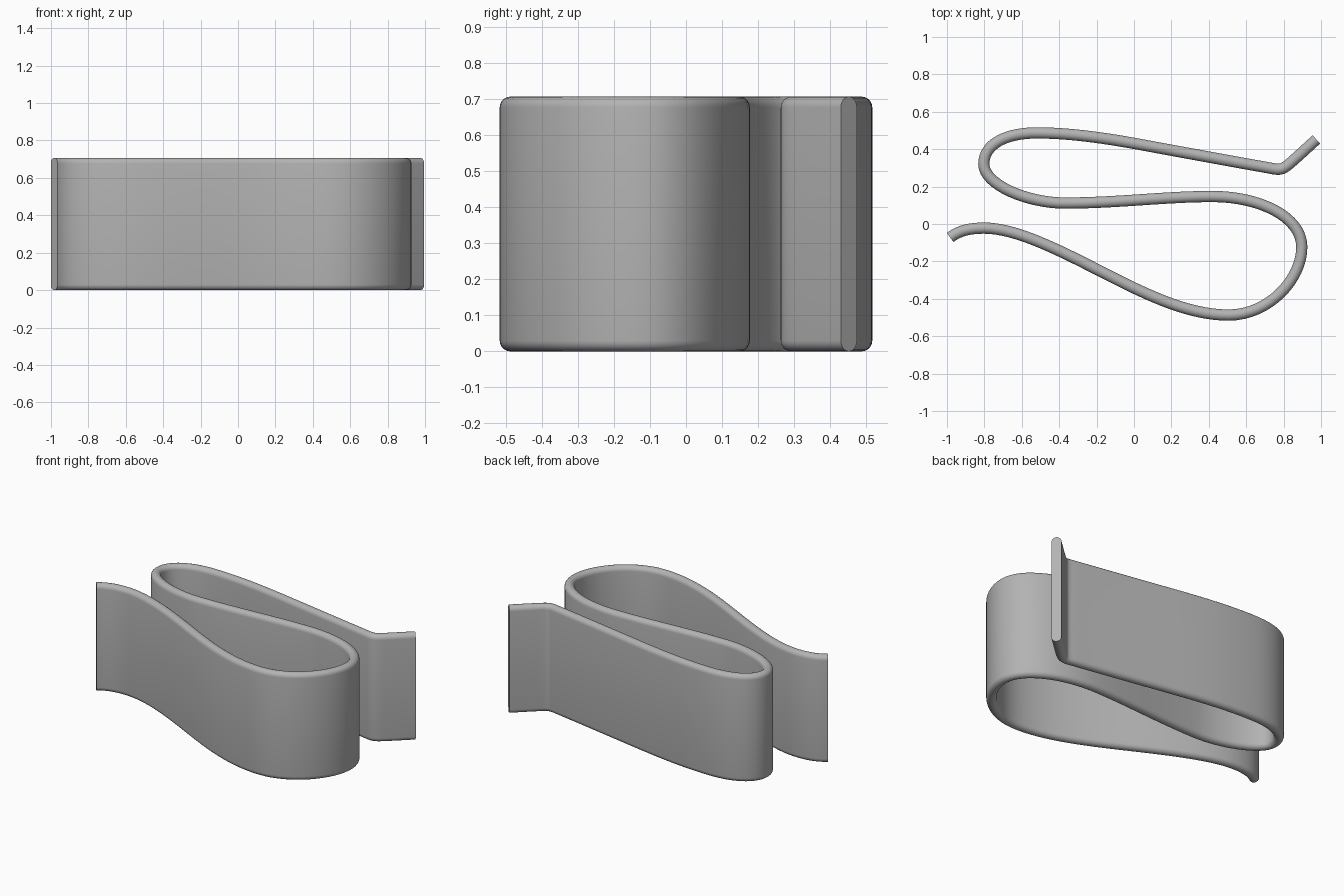
import bpy, bmesh, math
from mathutils import Vector

if "Cube" in bpy.data.objects:
    bpy.data.objects.remove(bpy.data.objects["Cube"])

HEIGHT, R, STEPS = 0.707, 0.03, 16

# Bezier nodes of the strip's centre line: x, y, direction (degrees), handle in, handle out
NODES = [
    (-0.983, -0.072, 37, 0.00, 0.06),
    (-0.800, -0.022, 0, 0.08, 0.17),
    (-0.184, -0.250, -27, 0.24, 0.24),
    (0.505, -0.487, 0, 0.23, 0.22),
    (0.897, -0.120, 91, 0.17, 0.16),
    (0.420, 0.147, 180, 0.25, 0.25),
    (-0.370, 0.112, 180, 0.28, 0.20),
    (-0.803, 0.320, 90, 0.11, 0.11),
    (-0.520, 0.487, 0, 0.16, 0.18),
    (0.050, 0.422, -10.5, 0.20, 0.20),
    (0.710, 0.302, -10, 0.20, 0.03),
    (0.775, 0.293, 3, 0.02, 0.02),
    (0.825, 0.317, 39, 0.02, 0.04),
    (0.975, 0.452, 42, 0.05, 0.00),
]


def direction(deg):
    a = math.radians(deg)
    return Vector((math.cos(a), math.sin(a)))


# Sample the centre line with its tangents
path = []
for i, (n, m) in enumerate(zip(NODES, NODES[1:])):
    a, d = Vector(n[:2]), Vector(m[:2])
    b, c = a + direction(n[2]) * n[4], d - direction(m[2]) * m[3]
    for k in range(0 if i == 0 else 1, STEPS + 1):
        t = k / STEPS
        s = 1 - t
        p = a * s**3 + b * 3 * s * s * t + c * 3 * s * t * t + d * t**3
        tan = (b - a) * s * s + (c - b) * 2 * s * t + (d - c) * t * t
        path.append((p, tan.normalized()))

# Upright strip section with fully rounded top and bottom edges: offset, height
section = []
for base, start in ((HEIGHT - R, 0), (R, 180)):
    for k in range(13):
        a = math.radians(start + 15 * k)
        section.append((R * math.cos(a), base + R * math.sin(a)))

# Sweep the section along the path
bm = bmesh.new()
rings = []
for p, t in path:
    normal = Vector((t.y, -t.x))
    rings.append([bm.verts.new((*(p + normal * o), z)) for o, z in section])
count = len(section)
for r0, r1 in zip(rings, rings[1:]):
    for j in range(count):
        k = (j + 1) % count
        bm.faces.new((r0[j], r1[j], r1[k], r0[k]))
bm.faces.new(rings[0])
bm.faces.new(rings[-1][::-1])
bmesh.ops.recalc_face_normals(bm, faces=bm.faces)

mesh = bpy.data.meshes.new("folded_strip")
bm.to_mesh(mesh)
bm.free()
clip = bpy.data.objects.new("folded_strip", mesh)
bpy.context.collection.objects.link(clip)

grey = bpy.data.materials.new("plain grey")
grey.diffuse_color = (0.45, 0.45, 0.45, 1)
grey.use_nodes = True
grey.node_tree.nodes["Principled BSDF"].inputs["Base Color"].default_value = grey.diffuse_color
mesh.materials.append(grey)

bpy.context.view_layer.objects.active = clip
clip.select_set(True)
bpy.ops.object.shade_smooth_by_angle(angle=math.radians(40))
